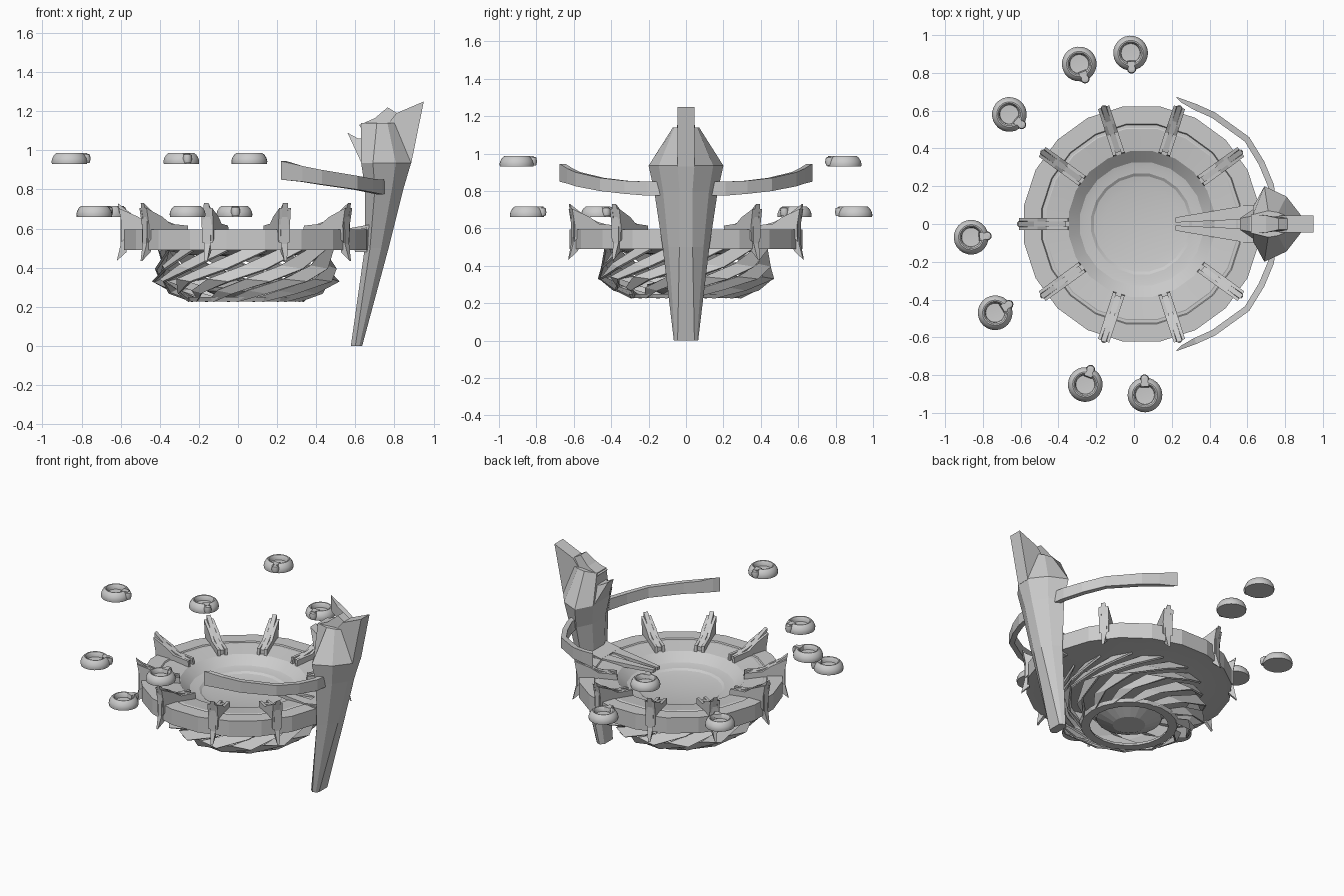
import bpy, bmesh
from math import sin, cos, pi, radians, atan2
from mathutils import Matrix, Vector

if "Cube" in bpy.data.objects:
    bpy.data.objects.remove(bpy.data.objects["Cube"])

CX = 0.04  # dish axis


def make(name, verts, faces, mat=None):
    bm = bmesh.new()
    vs = [bm.verts.new(v) for v in verts]
    for f in faces:
        bm.faces.new([vs[i] for i in f])
    bmesh.ops.recalc_face_normals(bm, faces=bm.faces)
    me = bpy.data.meshes.new(name)
    bm.to_mesh(me)
    bm.free()
    ob = bpy.data.objects.new(name, me)
    bpy.context.collection.objects.link(ob)
    if mat:
        ob.matrix_world = mat
    return ob


def smooth(ob, angle):
    bpy.ops.object.select_all(action='DESELECT')
    ob.select_set(True)
    bpy.context.view_layer.objects.active = ob
    bpy.ops.object.shade_smooth_by_angle(angle=radians(angle))


def lathe(name, prof, n, mat, phase=0.0):
    """Closed (r, z) loop turned round z; r = 0 points become poles."""
    verts, rings, faces = [], [], []
    for r, z in prof:
        if r == 0:
            rings.append([len(verts)] * n)
            verts.append((0, 0, z))
        else:
            rings.append(list(range(len(verts), len(verts) + n)))
            verts += [(r * cos(phase + 2 * pi * k / n), r * sin(phase + 2 * pi * k / n), z) for k in range(n)]
    for i in range(len(prof)):
        a, b = rings[i], rings[(i + 1) % len(prof)]
        for k in range(n):
            m = (k + 1) % n
            f = list(dict.fromkeys((a[k], a[m], b[m], b[k])))
            if len(f) > 2:
                faces.append(f)
    return make(name, verts, faces, mat)


def prism(name, prof, mat=None, off=0.0):
    """(x, z, half width) outline given thickness along y."""
    n = len(prof)
    verts = [(x, off - w, z) for x, z, w in prof] + [(x, off + w, z) for x, z, w in prof]
    faces = [list(range(n)), list(range(n, 2 * n))]
    faces += [(i, (i + 1) % n, n + (i + 1) % n, n + i) for i in range(n)]
    return make(name, verts, faces, mat)


def loft(name, sections):
    n = len(sections[0])
    verts = [p for s in sections for p in s]
    faces = [list(range(n)), list(range(len(verts) - n, len(verts)))]
    for j in range(len(sections) - 1):
        for i in range(n):
            m = (i + 1) % n
            faces.append((j * n + i, j * n + m, (j + 1) * n + m, (j + 1) * n + i))
    return make(name, verts, faces)


AXIS = Matrix.Translation((CX, 0, 0))

# Dish with shallow stepped bowl
dish = lathe("dish", [(0.63, 0.49), (0.63, 0.595), (0.535, 0.595), (0.53, 0.588), (0.515, 0.588), (0.51, 0.59),
                      (0.39, 0.575), (0.33, 0.525), (0.31, 0.52), (0.27, 0.515), (0.255, 0.505), (0.2, 0.495),
                      (0, 0.49), (0, 0.455), (0.3, 0.465), (0.42, 0.49)], 20, AXIS, pi / 20)
smooth(dish, 16)

# Hub and lower ring of the basket
lathe("basket_hub", [(0, 0.235), (0.1, 0.235), (0.2, 0.28), (0.21, 0.3), (0.1, 0.33), (0, 0.34)], 20, AXIS)
lathe("basket_ring", [(0.24, 0.228), (0.295, 0.228), (0.305, 0.25), (0.25, 0.25)], 20, AXIS)

# Swirling basket blades: (radius, height, twist, half width in degrees)
PATH = [(0.28, 0.235, 0, 5), (0.38, 0.278, 22, 7), (0.465, 0.335, 46, 7.5),
        (0.45, 0.40, 70, 7.5), (0.435, 0.495, 98, 6)]
COUNT = 14
for k in range(COUNT):
    verts = []
    for r, z, t, w in PATH:
        for s in (-1, 1):
            a = radians(t + s * w + 360 * k / COUNT)
            rr = r - (0.02 if s < 0 else -0.01)
            verts.append((rr * cos(a), rr * sin(a), z - s * 0.008))
    ob = make("basket_blade", verts, [(2 * i, 2 * i + 1, 2 * i + 3, 2 * i + 2) for i in range(4)], AXIS)
    sol = ob.modifiers.new("thickness", "SOLIDIFY")
    sol.thickness = 0.012
    sol.offset = 0

# Rim clamps: fin in the middle, a lower plate on each side
FIN = [(0.40, 0.57, .014), (0.40, 0.605, .014), (0.50, 0.635, .014), (0.57, 0.665, .014), (0.655, 0.73, .013),
       (0.64, 0.66, .022), (0.64, 0.52, .018), (0.66, 0.435, .007), (0.61, 0.48, .012), (0.60, 0.58, .014)]
PLATE = [(0.385, 0.565, .009), (0.39, 0.615, .009), (0.50, 0.625, .009), (0.55, 0.66, .009), (0.65, 0.705, .008),
         (0.635, 0.62, .008), (0.635, 0.53, .006), (0.60, 0.57, .008)]
for k in range(1, 10):
    m = AXIS @ Matrix.Rotation(radians(36 * k), 4, 'Z')
    prism("clamp_fin", FIN, m)
    for s in (-1, 1):
        prism("clamp_plate", PLATE, m, s * 0.023)

# Upright pillar with swollen hood: z, inner x/w, middle x/w, outer x/w
rows = [(0.0, .577, .045, .60, .065, .635, .045), (0.5, .648, .05, .675, .125, .77, .035),
        (0.8, .65, .07, .70, .17, .845, .035), (0.935, .63, .09, .69, .2, .885, .045),
        (1.14, .63, .05, .71, .07, .80, .045)]
secs = []
for z, xi, wi, xm, wm, xo, wo in rows:
    half = [(xi, wi), (xm, wm), (xm + .6 * (xo - xm), wo + .65 * (wm - wo)), (xo, wo)]
    secs.append([(x, -w, z) for x, w in half] + [(x, w, z) for x, w in reversed(half)])
loft("pillar", secs)

# Crest, brow and beak on the hood
prism("crest", [(.885, .93, .045), (.95, 1.25, .045), (.81, 1.19, .045), (.74, 1.1, .045), (.74, .93, .045)])
prism("brow", [(.62, 1.13, .05), (.70, 1.165, .045), (.765, 1.22, .03), (.815, 1.19, .03), (.80, 1.08, .05),
               (.65, 1.08, .05)])
prism("beak", [(.56, 1.09, .03), (.615, 1.06, .04), (.66, 1.06, .06), (.66, .92, .09), (.634, .93, .08)])

# Twin pointers reaching from pillar over the bowl
for s in (-1, 1):
    loft("pointer", [[(x, s * a, z), (x, s * b, z), (x, s * b, z - t), (x, s * a, z - t)]
                     for x, a, b, z, t in ((0.66, .025, .115, .605, .12), (0.6, .025, .1, .6, .03),
                                           (0.22, .008, .035, .592, .02))])
prism("pillar_bracket", [(.56, .60, .1), (.67, .62, .1), (.67, .48, .09), (.60, .48, .08)])

# Curved arms: outer x, y, bottom z, top z
ARM = [(.77, 0, .78, .855), (.74, .21, .775, .85), (.69, .33, .785, .855), (.61, .46, .80, .87),
       (.43, .59, .825, .90), (.33, .635, .84, .92), (.22, .675, .85, .945)]
for s in (-1, 1):
    secs = []
    for i, (x, y, z0, z1) in enumerate(ARM):
        a, b = ARM[max(i - 1, 0)], ARM[min(i + 1, len(ARM) - 1)]
        d = Vector((b[0] - a[0], b[1] - a[1], 0)).normalized() * 0.033
        ix, iy = x - d.y, y + d.x
        if i == len(ARM) - 1:
            ix += 0.04
        secs.append([(x, s * y, z0), (x, s * y, z1), (ix, s * iy, z1), (ix, s * iy, z0)])
    loft("arm", secs)

# Floating cups, spout turned to the dish
CUP = [(0, 0), (0.09, 0), (0.092, 0.014), (0.088, 0.03), (0.078, 0.047), (0.067, 0.056), (0.06, 0.055),
       (0.053, 0.045), (0.05, 0.025), (0, 0.022)]
for x, y, z in ((-.862, -.07, .93), (-.29, .847, .93), (.058, -.905, .93), (-.735, -.47, .66),
                (-.258, -.85, .66), (-.018, .905, .66), (-.66, .58, .66)):
    m = Matrix.Translation((x, y, z)) @ Matrix.Rotation(atan2(-y, CX - x), 4, 'Z')
    smooth(lathe("cup", CUP, 24, m), 40)
    smooth(lathe("cup_spout", [(0, 0.005), (0.018, 0.005), (0.024, 0.025), (0.02, 0.048), (0, 0.056)], 12,
                 m @ Matrix.Translation((0.085, 0, 0))), 40)
    prism("cup_lip", [(.04, .03, .022), (.045, .056, .022), (.09, .056, .012), (.09, .03, .012)], m)
